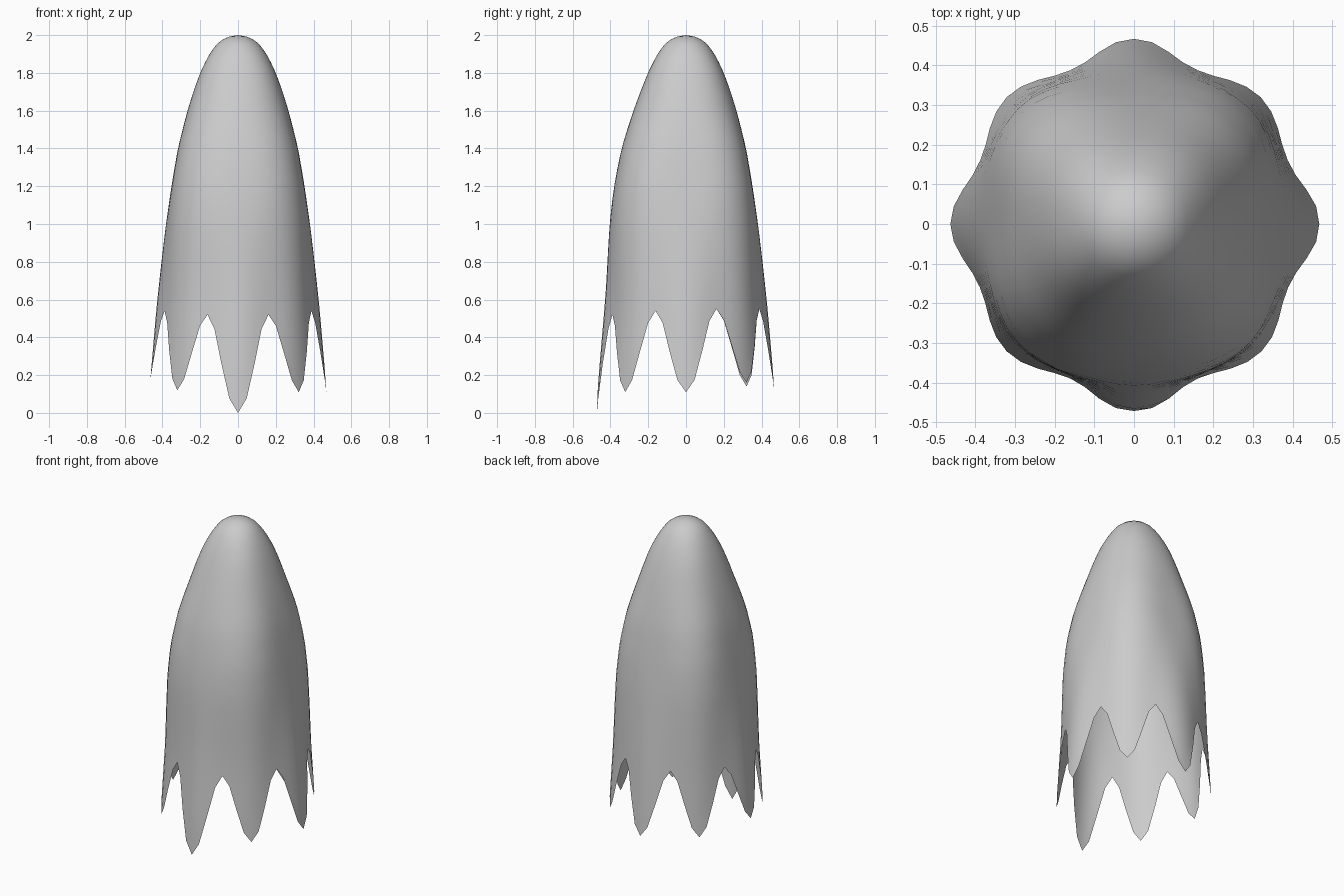
import bpy, bmesh, math

if "Cube" in bpy.data.objects:
    bpy.data.objects.remove(bpy.data.objects["Cube"])

SEGS, ROWS = 64, 28

# (height, radius on the x/y axes, radius on the diagonals)
PROFILE = [(2.0, 0.0, 0.0), (1.96, 0.105, 0.105), (1.9, 0.15, 0.155),
           (1.8, 0.20, 0.21), (1.6, 0.267, 0.283), (1.4, 0.318, 0.35),
           (1.2, 0.352, 0.392), (1.0, 0.381, 0.412), (0.8, 0.405, 0.421),
           (0.55, 0.432, 0.430), (0.15, 0.466, 0.453), (0.0, 0.472, 0.46)]
# hem heights, counter-clockwise from +x
TIPS = [0.11, 0.16, 0.12, 0.14, 0.18, 0.12, 0.0, 0.11]
VALLEYS = [0.55, 0.55, 0.55, 0.55, 0.54, 0.52, 0.52, 0.54]


def hem(i):
    """Height of the scalloped lower edge at segment i."""
    k, s = divmod(i, 8)
    tip = TIPS[k] if s <= 4 else TIPS[(k + 1) % 8]
    w = (1 - math.cos(2 * math.pi * s / 8)) / 2
    return tip + (VALLEYS[k] - tip) * w


def radius(z, a):
    for (z0, p0, d0), (z1, p1, d1) in zip(PROFILE, PROFILE[1:]):
        if z >= z1:
            f = (z0 - z) / (z0 - z1)
            axis = math.sqrt(p0 * p0 + (p1 * p1 - p0 * p0) * f)
            diag = math.sqrt(d0 * d0 + (d1 * d1 - d0 * d0) * f)
            break
    c = math.cos(4 * a)
    r = axis * (1 + c) / 2 + diag * (1 - c) / 2
    # folds between the points near the hem
    r -= 0.012 * (1 - math.cos(8 * a)) / 2 * max(0.0, min(1.0, (1.1 - z) / 0.6))
    # front is slightly fuller at mid height
    if 0.5 < z < 1.9:
        r += 0.028 * max(0.0, -math.sin(a)) ** 4 * math.sin(math.pi * (z - 0.5) / 1.4) ** 2
    return r


# draped open shell
bm = bmesh.new()
apex = bm.verts.new((0, 0, 2))
rings = []
for k in range(1, ROWS + 1):
    t = (k / ROWS) ** 1.6
    ring = []
    for i in range(SEGS):
        a = 2 * math.pi * i / SEGS
        z = 2 - t * (2 - hem(i) * t ** 1.5 - 0.35 * (1 - t ** 1.5))
        r = radius(z, a)
        ring.append(bm.verts.new((r * math.cos(a), r * math.sin(a), z)))
    rings.append(ring)
for i in range(SEGS):
    j = (i + 1) % SEGS
    bm.faces.new((apex, rings[0][i], rings[0][j]))
    for up, low in zip(rings, rings[1:]):
        bm.faces.new((up[i], low[i], low[j], up[j]))
for f in bm.faces:
    f.smooth = True
mesh = bpy.data.meshes.new("draped_sheet")
bm.to_mesh(mesh)
bm.free()
sheet = bpy.data.objects.new("draped_sheet", mesh)
bpy.context.collection.objects.link(sheet)
